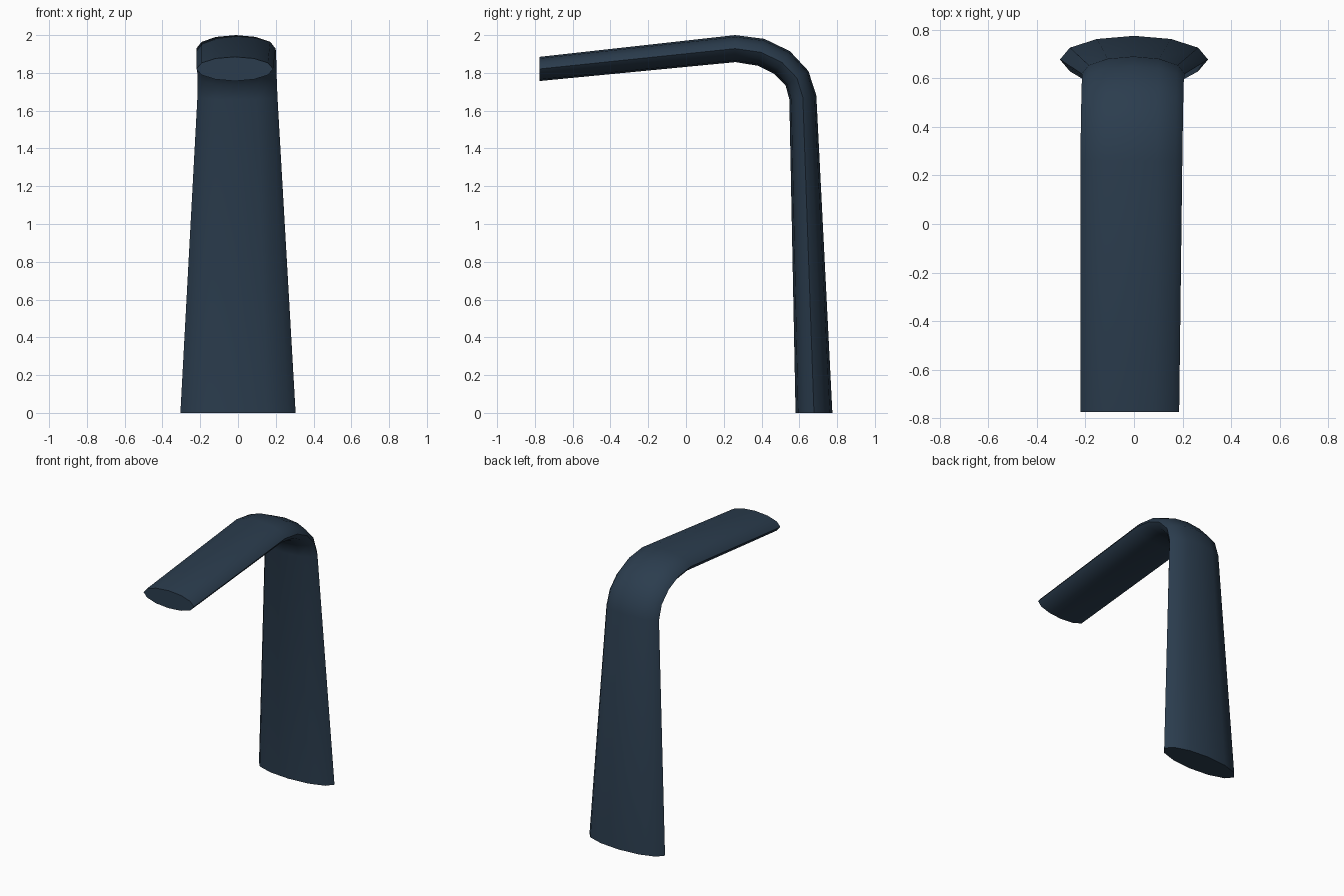
import bpy, bmesh, math
from mathutils import Vector

cube = bpy.data.objects.get("Cube")
if cube:
    bpy.data.objects.remove(cube)

SIDES = 12
# Stations along the bent arm: outer (y, z), inner (y, z), half width, x offset
STATIONS = [
    ((0.775, 0.0), (0.58, 0.0), 0.305, 0.0),
    ((0.69, 1.68), (0.547, 1.66), 0.212, -0.003),
    ((0.648, 1.81), (0.527, 1.735), 0.21, -0.005),
    ((0.55, 1.915), (0.467, 1.795), 0.21, -0.007),
    ((0.415, 1.98), (0.38, 1.838), 0.21, -0.009),
    ((0.26, 2.0), (0.262, 1.857), 0.21, -0.011),
    ((-0.775, 1.885), (-0.775, 1.757), 0.203, -0.017),
]

# Navy finish
navy = bpy.data.materials.new("dark navy")
navy.use_nodes = True
color = (0.024, 0.046, 0.076, 1.0)
navy.diffuse_color = color
navy.node_tree.nodes["Principled BSDF"].inputs["Base Color"].default_value = color


def elliptical_ring(bm, outer, inner, half_width, shift):
    """Oval section spanning the outer and inner side of the arm."""
    outer, inner = Vector((shift, *outer)), Vector((shift, *inner))
    centre, depth = (outer + inner) / 2, (outer - inner) / 2
    width = Vector((half_width, 0, 0))
    angles = [math.tau * i / SIDES for i in range(SIDES)]
    return [bm.verts.new(centre + width * math.cos(a) + depth * math.sin(a)) for a in angles]


# Bent arm: oval sections joined into a tube with flat end caps
bm = bmesh.new()
rings = [elliptical_ring(bm, *s) for s in STATIONS]
for low, high in zip(rings, rings[1:]):
    for i in range(SIDES):
        j = (i + 1) % SIDES
        bm.faces.new((low[i], low[j], high[j], high[i]))
bm.faces.new(rings[0])
bm.faces.new(rings[-1])
bmesh.ops.recalc_face_normals(bm, faces=bm.faces)
mesh = bpy.data.meshes.new("bent_arm")
bm.to_mesh(mesh)
bm.free()
mesh.materials.append(navy)

arm = bpy.data.objects.new("bent_arm", mesh)
bpy.context.collection.objects.link(arm)
bpy.ops.object.select_all(action="DESELECT")
arm.select_set(True)
bpy.context.view_layer.objects.active = arm
bpy.ops.object.shade_smooth_by_angle(angle=math.radians(60))
